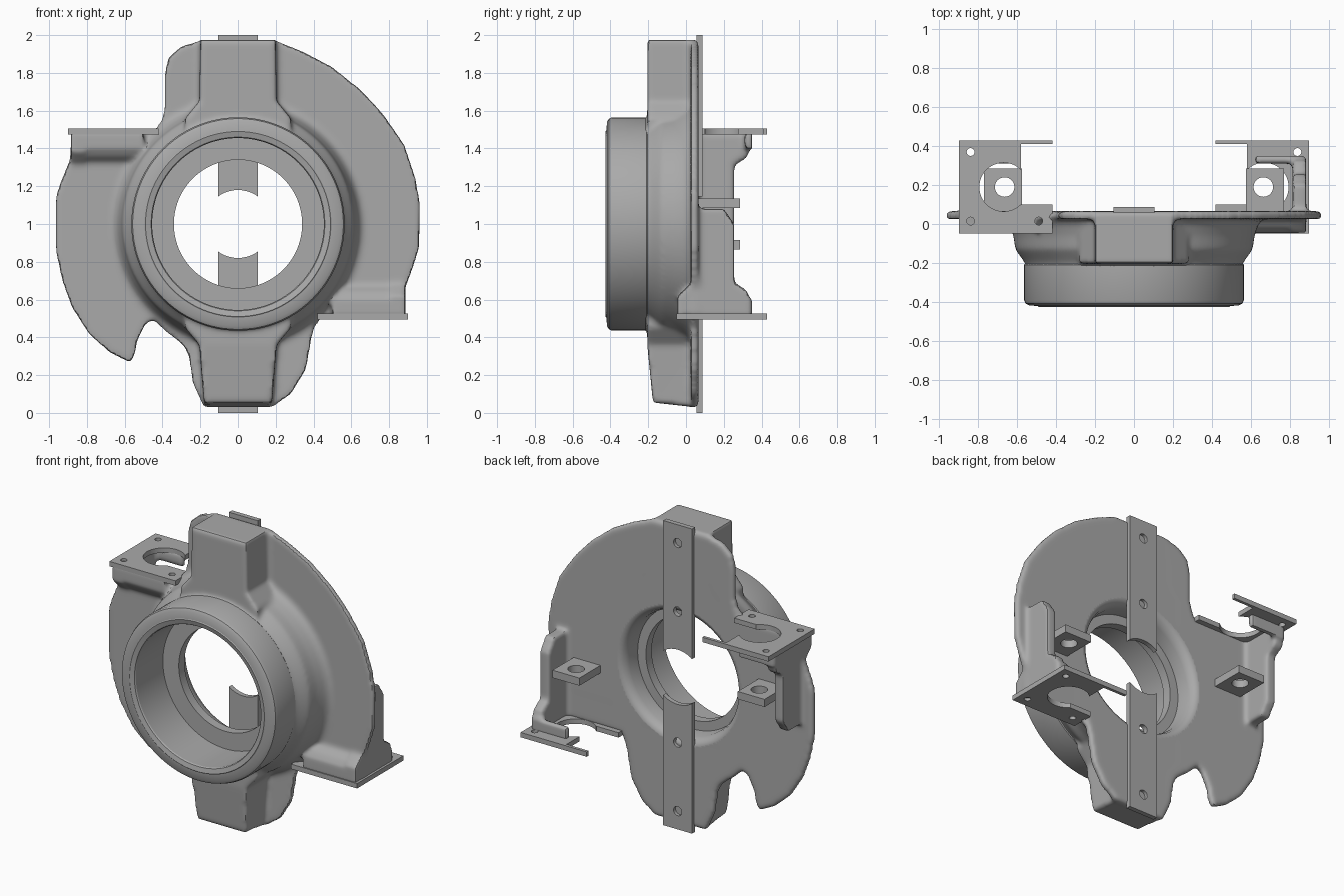
import bpy, bmesh, math
from mathutils import Matrix, Vector

cube = bpy.data.objects.get("Cube")
if cube:
    bpy.data.objects.remove(cube)

metal = bpy.data.materials.new("grey metal")
metal.use_nodes = True
metal.diffuse_color = (0.4, 0.4, 0.4, 1)
metal.node_tree.nodes["Principled BSDF"].inputs["Base Color"].default_value = metal.diffuse_color

# Half turn about the hub axis, which carries the left bracket to the right one
HALF_TURN = (Matrix.Translation((0, 0, 1)) @ Matrix.Rotation(math.pi, 4, 'Y')
             @ Matrix.Translation((0, 0, -1)))
AXES = {'X': lambda u, v, w: (w, u, v),
        'Y': lambda u, v, w: (u, w, v),
        'Z': lambda u, v, w: (u, v, w)}


def prism(bm, points, low, high, axis='Y', turn=False):
    """Extrude an outline along an axis."""
    place = AXES[axis]
    verts = [bm.verts.new(place(u, v, low)) for u, v in points]
    face = bm.faces.new(verts)
    grown = bmesh.ops.extrude_face_region(bm, geom=[face])["geom"]
    moved = [v for v in grown if isinstance(v, bmesh.types.BMVert)]
    bmesh.ops.translate(bm, vec=Vector(place(0, 0, high - low)), verts=moved)
    if turn:
        bmesh.ops.transform(bm, matrix=HALF_TURN, verts=verts + moved)
    return verts + moved


def rect(x0, x1, y0, y1):
    return [(x0, y0), (x1, y0), (x1, y1), (x0, y1)]


def circle(x, y, r, n=48):
    return [(x + r * math.cos(math.tau * i / n), y + r * math.sin(math.tau * i / n))
            for i in range(n)]


def lathe(bm, profile, closed=False, steps=96):
    """Spin a (radius, y) profile about the hub axis."""
    verts = [bm.verts.new((r, y, 1)) for r, y in profile]
    pairs = list(zip(verts, verts[1:])) + ([(verts[-1], verts[0])] if closed else [])
    edges = [bm.edges.new(p) for p in pairs]
    bmesh.ops.spin(bm, geom=verts + edges, cent=(0, 0, 1), axis=(0, 1, 0),
                   angle=math.tau, steps=steps, use_duplicate=False)
    bmesh.ops.remove_doubles(bm, verts=bm.verts, dist=0.0005)


def finish(bm, name):
    bmesh.ops.recalc_face_normals(bm, faces=bm.faces)
    mesh = bpy.data.meshes.new(name)
    bm.to_mesh(mesh)
    bm.free()
    mesh.materials.append(metal)
    obj = bpy.data.objects.new(name, mesh)
    bpy.context.scene.collection.objects.link(obj)
    return obj


def cut(obj, cutter):
    mod = obj.modifiers.new("cut", 'BOOLEAN')
    mod.operation = 'DIFFERENCE'
    mod.solver = 'EXACT'
    mod.object = cutter


def bake(obj, cutter=None, angle=30):
    """Apply the modifiers, drop the cutter and shade."""
    graph = bpy.context.evaluated_depsgraph_get()
    mesh = bpy.data.meshes.new_from_object(obj.evaluated_get(graph))
    obj.modifiers.clear()
    obj.data = mesh
    if cutter:
        bpy.data.objects.remove(cutter)
    bpy.ops.object.select_all(action='DESELECT')
    obj.select_set(True)
    bpy.context.view_layer.objects.active = obj
    bpy.ops.object.shade_smooth_by_angle(angle=math.radians(angle))


# Housing: backing plate, dome, two radial blocks and bracket walls fused together
bm = bmesh.new()
plate = [(-.2, 1.97), (-.3, 1.94), (-.37, 1.88), (-.39, 1.78), (-.39, 1.6), (-.42, 1.49),
         (-.88, 1.49), (-.89, 1.34), (-.94, 1.22), (-.965, 1.14), (-.965, .86), (-.93, .7),
         (-.88, .56), (-.79, .42), (-.68, .32), (-.57, .265), (-.55, .3), (-.53, .39),
         (-.49, .47), (-.45, .495), (-.38, .43), (-.29, .36), (-.26, .3), (-.24, .16),
         (-.18, .03), (.18, .03), (.28, .1), (.36, .23), (.39, .4), (.42, .51), (.89, .51),
         (.885, .66), (.93, .78), (.96, .88), (.965, 1.1), (.94, 1.24), (.88, 1.42),
         (.77, 1.58), (.65, 1.71), (.5, 1.83), (.35, 1.91), (.2, 1.97)]
prism(bm, plate, .025, .066)
lathe(bm, [(0, -.25), (.55, -.25), (.56, -.2), (.61, -.13), (.62, -.06), (.64, 0),
           (.68, .04), (0, .05)])
prism(bm, [(-.2, 1.975), (.2, 1.975), (.205, 1.65), (.28, 1.56), (.28, 1.4), (-.28, 1.4),
           (-.28, 1.56), (-.205, 1.65)], -.205, .05)
for v in prism(bm, [(-.18, .03), (.18, .03), (.205, .36), (.28, .45), (.28, .6),
                    (-.28, .6), (-.28, .45), (-.205, .36)], -.205, .05):
    if v.co.z < .1 and v.co.y < 0:
        v.co.y, v.co.z = -.175, .055

wall = [(.04, 1.08), (.2, 1.08), (.255, 1.0), (.255, .69), (.32, .65), (.345, .59),
        (.345, .515), (-.045, .515), (-.045, .62), (.04, .7)]
bulge = [(-.045, .515), (-.045, .6), (-.02, .64), (.03, .68), (.06, .68), (.06, .515)]
for turn in (False, True):
    prism(bm, wall, .815, .885, 'X', turn)
    prism(bm, bulge, .5, .88, 'X', turn)
    prism(bm, rect(.62, .87, .31, .35), .515, .6, 'Z', turn)
housing = finish(bm, "housing")
remesh = housing.modifiers.new("fuse", 'REMESH')
remesh.mode = 'VOXEL'
remesh.voxel_size = .014
soften = housing.modifiers.new("soften", 'SMOOTH')
soften.factor = .5
soften.iterations = 5

# Stepped bore, with a rolled edge at the back
bm = bmesh.new()
lathe(bm, [(0, .2), (.45, .2), (.45, .068), (.42, .05), (.405, .01), (.4, -.07),
           (.34, -.07), (.34, -.13), (.458, -.13), (.458, -.5), (0, -.5)])
bore = finish(bm, "bore_cutter")
cut(housing, bore)
bake(housing, bore, 40)

# Hub ring
bm = bmesh.new()
lathe(bm, [(.455, -.12), (.455, -.41), (.46, -.418), (.49, -.426), (.495, -.422),
           (.54, -.418), (.558, -.408), (.565, -.39), (.565, -.21), (.55, -.19),
           (.55, -.12)], closed=True)
bake(finish(bm, "hub_ring"))

# Mounting strips across the back, with rounded inner ends
for turn, name in ((False, "upper_strip"), (True, "lower_strip")):
    bm = bmesh.new()
    prism(bm, rect(-.105, .105, 1.1, 2), .056, .087, 'Y', turn)
    strip = finish(bm, name)
    bm = bmesh.new()
    for z, r in ((1, .18), (1.43, .03), (1.88, .03)):
        prism(bm, circle(0, z, r), 0, .2, 'Y', turn)
    holes = finish(bm, "strip_cutter")
    cut(strip, holes)
    bake(strip, holes)

# Bracket flanges and lugs
flange = [(.42, -.05), (.9, -.05), (.9, .43), (.42, .43), (.42, .41), (.58, .41),
          (.58, .1), (.42, .1)]
for turn, side in ((False, "left"), (True, "right")):
    for part, outline, low, high, drill in (
            ("flange", flange, .495, .527,
             [(.67, .19, .125), (.84, .37, .02), (.84, .015, .02), (.49, .015, .02)]),
            ("lug", rect(.575, .77, .06, .285), .865, .915, [(.665, .19, .05)])):
        bm = bmesh.new()
        prism(bm, outline, low, high, 'Z', turn)
        obj = finish(bm, side + "_" + part)
        bm = bmesh.new()
        for x, y, r in drill:
            prism(bm, circle(x, y, r), low - .05, high + .05, 'Z', turn)
        holes = finish(bm, "hole_cutter")
        cut(obj, holes)
        bake(obj, holes)
